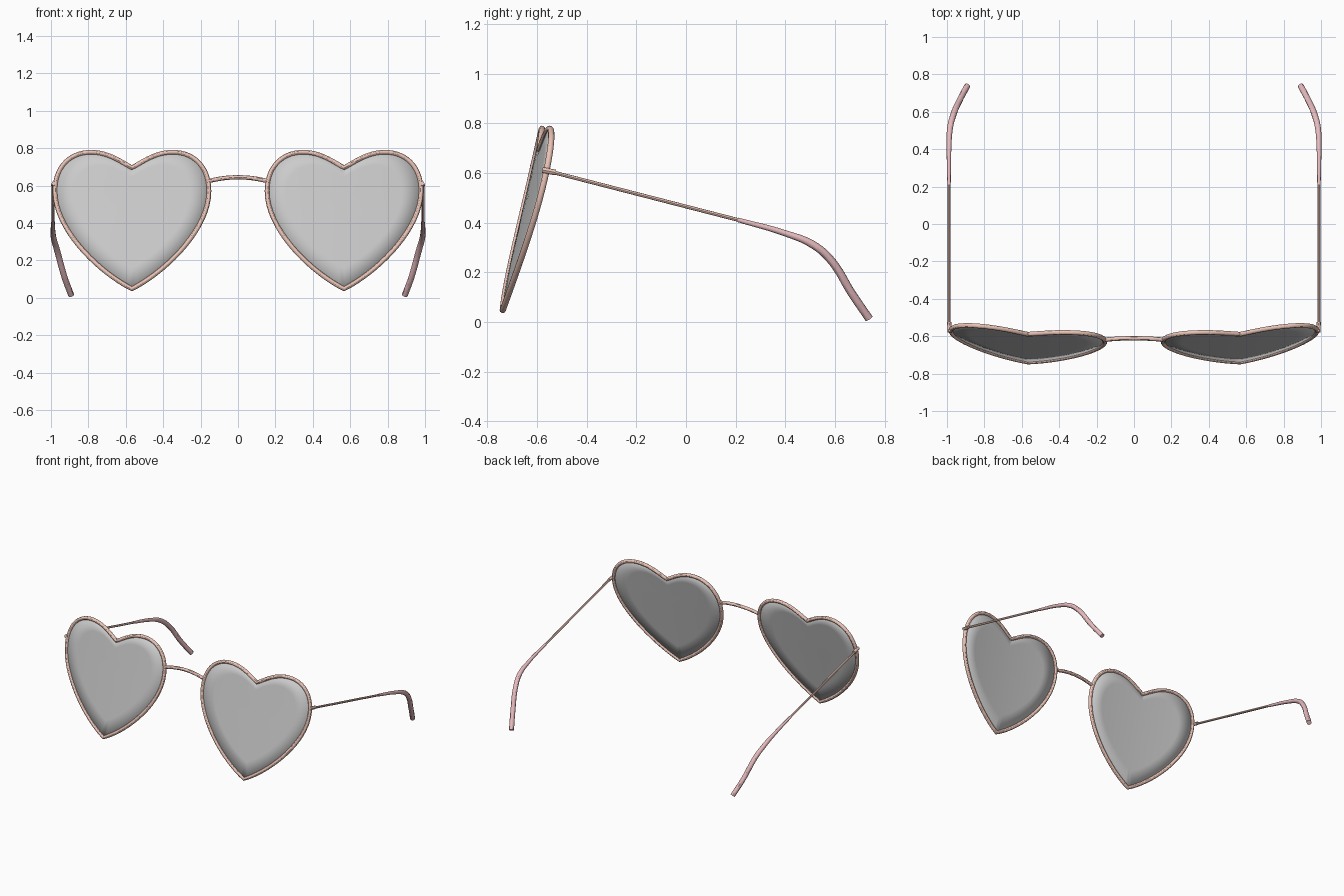
import bpy, bmesh
from mathutils import Vector
from mathutils.geometry import interpolate_bezier

if "Cube" in bpy.data.objects:
    bpy.data.objects.remove(bpy.data.objects["Cube"])

CX = 0.567  # lens centre


def material(name, color):
    m = bpy.data.materials.new(name)
    m.diffuse_color = color
    m.use_nodes = True
    m.node_tree.nodes["Principled BSDF"].inputs["Base Color"].default_value = m.diffuse_color
    return m


metal = material("rose_metal", (0.82, 0.55, 0.47, 1))
pink = material("pink_sleeve", (0.80, 0.50, 0.52, 1))


def finish(ob, mat=None, mirror=True):
    if mat:
        ob.data.materials.clear()
        ob.data.materials.append(mat)
    bpy.ops.object.select_all(action='DESELECT')
    ob.select_set(True)
    bpy.context.view_layer.objects.active = ob
    if ob.type == 'CURVE':
        bpy.ops.object.convert(target='MESH')
        ob = bpy.context.view_layer.objects.active
    bpy.ops.object.shade_smooth_by_angle()
    if mirror:
        ob.modifiers.new("mirror", 'MIRROR').use_mirror_merge = False
    return ob


def tube(name, pts, radius, mat, radii=None, cyclic=False, smooth_path=True, mirror=True):
    cu = bpy.data.curves.new(name, 'CURVE')
    cu.dimensions = '3D'
    cu.bevel_depth = radius
    cu.bevel_resolution = 4
    cu.resolution_u = 10
    cu.use_fill_caps = True
    sp = cu.splines.new('BEZIER' if smooth_path else 'POLY')
    target = sp.bezier_points if smooth_path else sp.points
    target.add(len(pts) - 1)
    for i, (p, co) in enumerate(zip(target, pts)):
        if smooth_path:
            p.co = co
            p.handle_left_type = p.handle_right_type = 'AUTO'
        else:
            p.co = (*co, 1)
        p.radius = radii[i] if radii else 1
    sp.use_cyclic_u = cyclic
    ob = bpy.data.objects.new(name, cu)
    bpy.context.collection.objects.link(ob)
    return finish(ob, mat, mirror)


def on_lens(dx, z):
    # tilted, slightly wrapped lens surface
    return Vector((CX + dx, -0.74 + 0.23 * (z - 0.04) + 0.07 * dx + 0.11 * dx * dx, z))


# heart outline: half from tip to notch, then mirrored
segments = [
    ((0, .048), (.17, .133), (.412, .36), (.412, .57)),
    ((.412, .57), (.412, .70), (.33, .778), (.22, .778)),
    ((.22, .778), (.13, .778), (.07, .735), (0, .695)),
]
half = []
for seg in segments:
    half += [(p.x, p.y) for p in interpolate_bezier(*[Vector((*q, 0)) for q in seg], 18)][:-1]
half.append((0, .695))
heart = half + [(-x, z) for x, z in half[-2:0:-1]]

# rims
tube("lens_rim", [on_lens(x, z) for x, z in heart], 0.0125, metal, cyclic=True, smooth_path=False)

# lenses: concentric rings on the curved surface
bm = bmesh.new()
centre = bm.verts.new(on_lens(0, .5))
rings = [[bm.verts.new(on_lens(x * s, .5 + (z - .5) * s)) for x, z in heart]
         for s in (.25, .5, .75, 1)]
n = len(heart)
for i in range(n):
    j = (i + 1) % n
    bm.faces.new((centre, rings[0][i], rings[0][j]))
    for a, b in zip(rings, rings[1:]):
        bm.faces.new((a[i], b[i], b[j], a[j]))
bmesh.ops.recalc_face_normals(bm, faces=bm.faces)
me = bpy.data.meshes.new("lens")
bm.to_mesh(me)
bm.free()
lens = bpy.data.objects.new("lens", me)
bpy.context.collection.objects.link(lens)
sol = lens.modifiers.new("thickness", 'SOLIDIFY')
sol.thickness = 0.006
sol.offset = 0
finish(lens)

# nose bridge
tube("bridge", [(-.155, -.618, .625), (-.08, -.613, .639), (0, -.611, .644),
                (.08, -.613, .639), (.155, -.618, .625)], 0.0115, metal, mirror=False)

# hinges, temple wires and ear sleeves
tube("hinge", [(.985, -.578, .612), (.988, -.525, .602)], 0.0115, metal, smooth_path=False)
tube("temple_wire", [(.989, -.56, .609), (.989, .26, .398)], 0.0075, metal, smooth_path=False)
tube("ear_sleeve", [(.989, .21, .411), (.989, .40, .357), (.984, .51, .312), (.967, .58, .253),
                    (.928, .67, .112), (.892, .737, .014)], 0.0165, pink,
     radii=[.55, .75, .95, 1, 1, 1])
